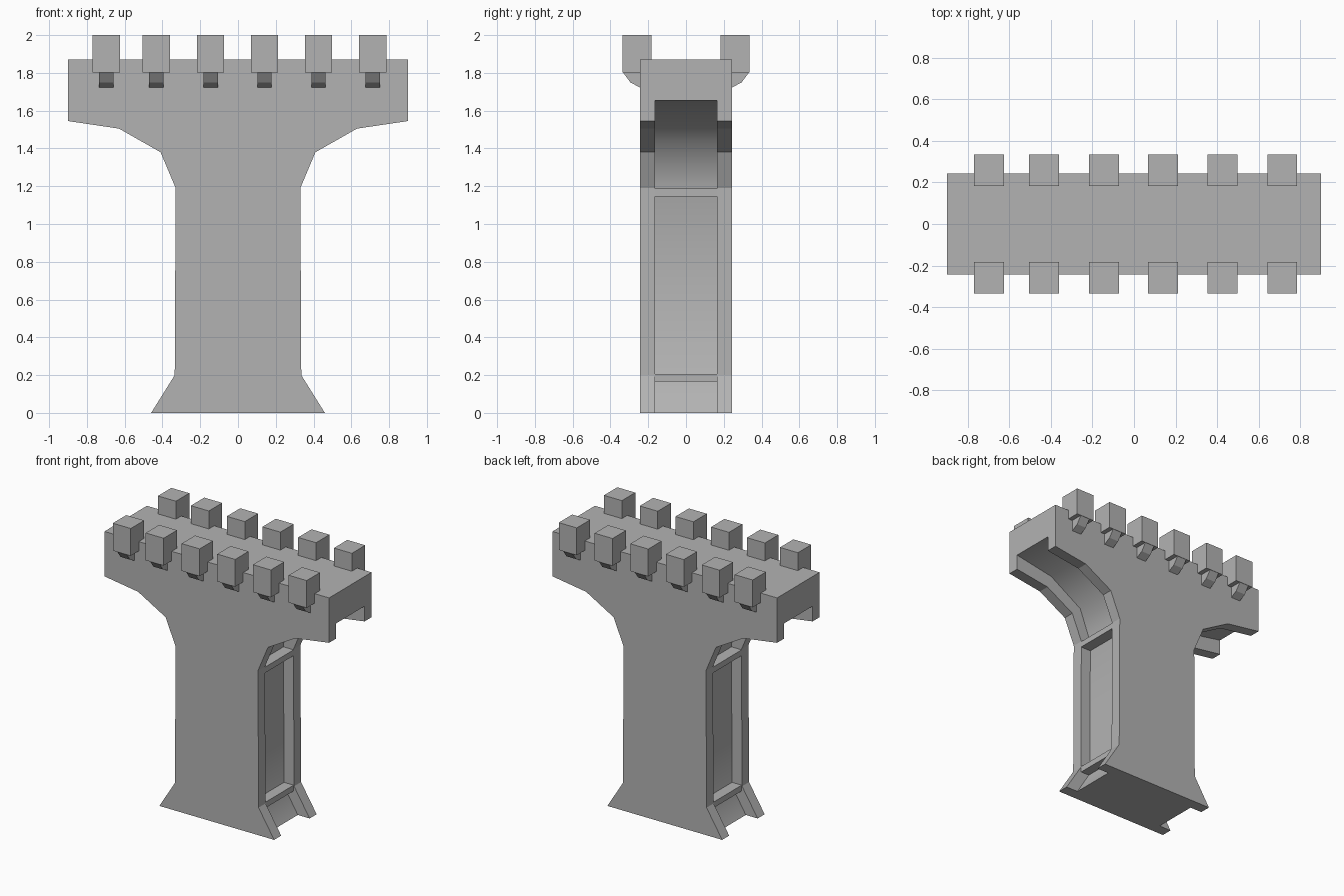
import bpy, bmesh

if "Cube" in bpy.data.objects:
    bpy.data.objects.remove(bpy.data.objects["Cube"])

stone = bpy.data.materials.new("grey stone")
stone.diffuse_color = (0.45, 0.45, 0.45, 1)
stone.use_nodes = True
stone.node_tree.nodes["Principled BSDF"].inputs["Base Color"].default_value = stone.diffuse_color


def add_prism(bm, pts, lo, hi, axis="y", smooth=0):
    """Extrude a 2D outline along x or y; the first `smooth` side faces are smooth."""
    place = (lambda p, t: (p[0], t, p[1])) if axis == "y" else (lambda p, t: (t, p[0], p[1]))
    a = [bm.verts.new(place(p, lo)) for p in pts]
    b = [bm.verts.new(place(p, hi)) for p in pts]
    bm.faces.new(a)
    bm.faces.new(b[::-1])
    n = len(pts)
    for i in range(n):
        f = bm.faces.new((a[i], b[i], b[(i + 1) % n], a[(i + 1) % n]))
        f.smooth = i < smooth


def finish(bm, name):
    bmesh.ops.recalc_face_normals(bm, faces=bm.faces)
    me = bpy.data.meshes.new(name)
    bm.to_mesh(me)
    bm.free()
    me.materials.append(stone)
    ob = bpy.data.objects.new(name, me)
    bpy.context.collection.objects.link(ob)
    return ob


# Pier body: flared foot, straight shaft, spreading head
half = [(0.46, 0), (0.335, 0.2), (0.33, 1.19), (0.41, 1.38),
        (0.63, 1.505), (0.9, 1.545), (0.9, 1.87)]
bm = bmesh.new()
add_prism(bm, half + [(-x, z) for x, z in reversed(half)], -0.243, 0.243)
body = finish(bm, "pier_body")

# Channels cut into both narrow sides
inner = [(0.426, -0.1), (0.255, 0.18), (0.25, 1.21), (0.34, 1.443),
         (0.597, 1.60), (1.0, 1.673)]
bm = bmesh.new()
for s in (1, -1):
    add_prism(bm, [(s * x, z) for x, z in inner + [(1.0, -0.1)]],
              -0.163, 0.163, smooth=len(inner) - 1)
cutter = finish(bm, "channel_cutter")
cutter.hide_render = True
mod = body.modifiers.new("channels", "BOOLEAN")
mod.operation = "DIFFERENCE"
mod.solver = "EXACT"
mod.object = cutter
bpy.context.view_layer.objects.active = body
bpy.ops.object.modifier_apply(modifier=mod.name)
bpy.data.objects.remove(cutter)

# Cross ribs in the channels
bm = bmesh.new()
for s in (1, -1):
    for z in (0.165, 1.145):
        add_prism(bm, [(s * 0.24, z), (s * 0.332, z), (s * 0.332, z + 0.042),
                       (s * 0.24, z + 0.042)], -0.163, 0.163)
finish(bm, "channel_ribs")

# Battlement blocks and the brackets under them
blocks, brackets = bmesh.new(), bmesh.new()
for s in (1, -1):
    for x in (-0.697, -0.433, -0.145, 0.14, 0.426, 0.713):
        add_prism(blocks, [(s * 0.182, 1.802), (s * 0.335, 1.802),
                           (s * 0.335, 2.0), (s * 0.182, 2.0)],
                  x - 0.072, x + 0.072, "x")
        add_prism(brackets, [(s * 0.23, 1.722), (s * 0.243, 1.722), (s * 0.295, 1.75),
                             (s * 0.333, 1.802), (s * 0.23, 1.802)],
                  x - 0.038, x + 0.038, "x")
finish(blocks, "battlement_blocks")
finish(brackets, "battlement_brackets")
